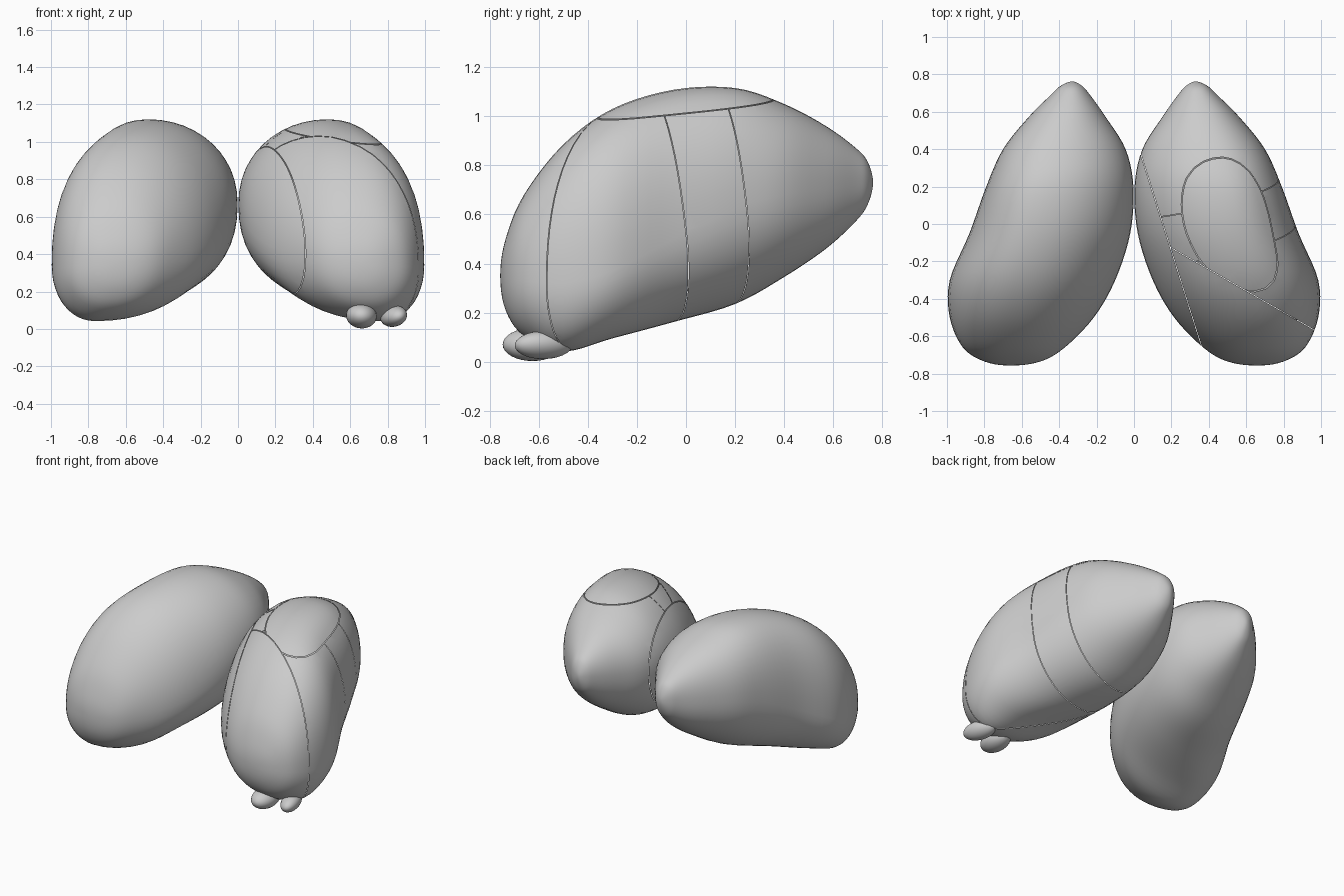
import bpy, bmesh, math
from mathutils import Vector, Matrix

if "Cube" in bpy.data.objects:
    bpy.data.objects.remove(bpy.data.objects["Cube"])

# Cross-sections of the right lobe:
# y, inner x, inner z, outer x, outer z, top x, top z, bottom x, bottom z
SECTIONS = [
    (-0.757,) + (0.66, 0.35) * 4,
    (-0.735, .50, .37, .80, .34, .65, .50, .67, .21),
    (-0.66, .37, .40, .915, .33, .63, .68, .70, .105),
    (-0.50, .215, .43, .985, .32, .61, .885, .76, .042),
    (-0.30, .10, .49, .985, .37, .56, 1.03, .70, .095),
    (-0.05, .02, .60, .88, .50, .50, 1.108, .52, .162),
    (0.20, .003, .68, .79, .62, .46, 1.115, .40, .235),
    (0.40, .045, .71, .70, .68, .41, 1.05, .36, .345),
    (0.57, .15, .72, .565, .70, .36, .96, .34, .46),
    (0.69, .235, .73, .445, .72, .34, .872, .335, .57),
    (0.74, .28, .735, .39, .73, .335, .815, .33, .64),
    (0.762,) + (0.33, 0.73) * 4,
]
STEPS, SIDES = 5, 48
GAP = 0.0015        # half width of the seams


def phantom(pole, nxt):
    return (nxt[0],) + tuple(2 * a - b for a, b in zip(pole[1:], nxt[1:]))


def smooth_sections():
    s = [phantom(SECTIONS[0], SECTIONS[1])] + SECTIONS + [phantom(SECTIONS[-1], SECTIONS[-2])]
    out = []
    for i in range(1, len(s) - 2):
        for k in range(STEPS):
            t = k / STEPS
            out.append([0.5 * (2 * b + (c - a) * t + (2 * a - 5 * b + 4 * c - d) * t * t
                               + (3 * b - a - 3 * c + d) * t ** 3)
                        for a, b, c, d in zip(*s[i - 1:i + 3])])
    return out[1:]


def ring_point(sec, ang):
    y, xi, zi, xo, zo, xt, zt, xb, zb = sec
    c, s = math.cos(ang), math.sin(ang)
    # the upper outer quarter is fuller, the upper inner one rounder
    power = 2 / (2.15 if s < 0 else 2.35 if c > 0 else 2.03)
    u, v = abs(c) ** power, abs(s) ** power
    side = (xo, zo) if c >= 0 else (xi, zi)
    cap = (xt, zt) if s >= 0 else (xb, zb)
    return (cap[0] + (side[0] - cap[0]) * u, y, side[1] + (cap[1] - side[1]) * v)


def lobe_mesh():
    bm = bmesh.new()
    rings = [[bm.verts.new(ring_point(sec, 2 * math.pi * i / SIDES)) for i in range(SIDES)]
             for sec in smooth_sections()]
    for a, b in zip(rings, rings[1:]):
        for i in range(SIDES):
            j = (i + 1) % SIDES
            bm.faces.new((a[i], a[j], b[j], b[i]))
    for ring, sec in ((rings[0], SECTIONS[0]), (rings[-1], SECTIONS[-1])):
        tip = bm.verts.new((sec[1], sec[0], sec[2]))
        for i in range(SIDES):
            bm.faces.new((ring[i], ring[(i + 1) % SIDES], tip))
    bmesh.ops.recalc_face_normals(bm, faces=bm.faces)
    return bm


def make_object(name, bm):
    me = bpy.data.meshes.new(name)
    for f in bm.faces:
        f.smooth = True
    bm.to_mesh(me)
    bm.free()
    ob = bpy.data.objects.new(name, me)
    bpy.context.collection.objects.link(ob)
    return ob


def split(bm, co, no):
    """Cut along a plane; return the part on the normal side and the rest."""
    parts = []
    for outer in (False, True):
        part = bm.copy()
        bmesh.ops.bisect_plane(part, geom=part.verts[:] + part.edges[:] + part.faces[:],
                               plane_co=co + no * (-GAP if outer else GAP), plane_no=no,
                               clear_inner=not outer, clear_outer=outer)
        parts.append(part)
    bm.free()
    return parts


# Left lobe: one mirrored piece
left = lobe_mesh()
bmesh.ops.scale(left, vec=(-1, 1, 1), verts=left.verts)
bmesh.ops.reverse_faces(left, faces=left.faces)
make_object("left_lobe", left)

# Right lobe: the same form, divided into segments along its seams
rest = lobe_mesh()
for name, co, no in (
    ("right_inner_segment", (0.17, -0.05, 0.6), (-0.6, -0.19, 0)),
    ("right_front_segment", (0.70, -0.415, 0.6), (-0.31, -0.54, 0)),
    ("right_top_segment", (0.5, 0, 1.035), (0.1, -0.08, 1)),
    ("right_middle_segment", (0.8, -0.05, 0.8), (0.25, -0.95, -0.12)),
    ("right_rear_middle_segment", (0.75, 0.22, 0.8), (0.25, -0.95, -0.12)),
):
    piece, rest = split(rest, Vector(co), Vector(no).normalized())
    make_object(name, piece)
make_object("right_rear_segment", rest)

# Two small nodules under the front of the right lobe
for name, loc, size, tilt, turn in (
    ("inner_nodule", (0.66, -0.625, 0.070), (0.082, 0.122, 0.067), 5, 0),
    ("outer_nodule", (0.832, -0.58, 0.068), (0.066, 0.122, 0.055), -25, 18),
):
    bm = bmesh.new()
    bmesh.ops.create_uvsphere(bm, u_segments=32, v_segments=16, radius=1)
    bm.transform(Matrix.Translation(loc) @ Matrix.Rotation(math.radians(turn), 4, 'Z')
                 @ Matrix.Rotation(math.radians(tilt), 4, 'Y') @ Matrix.Diagonal((*size, 1)))
    make_object(name, bm)
